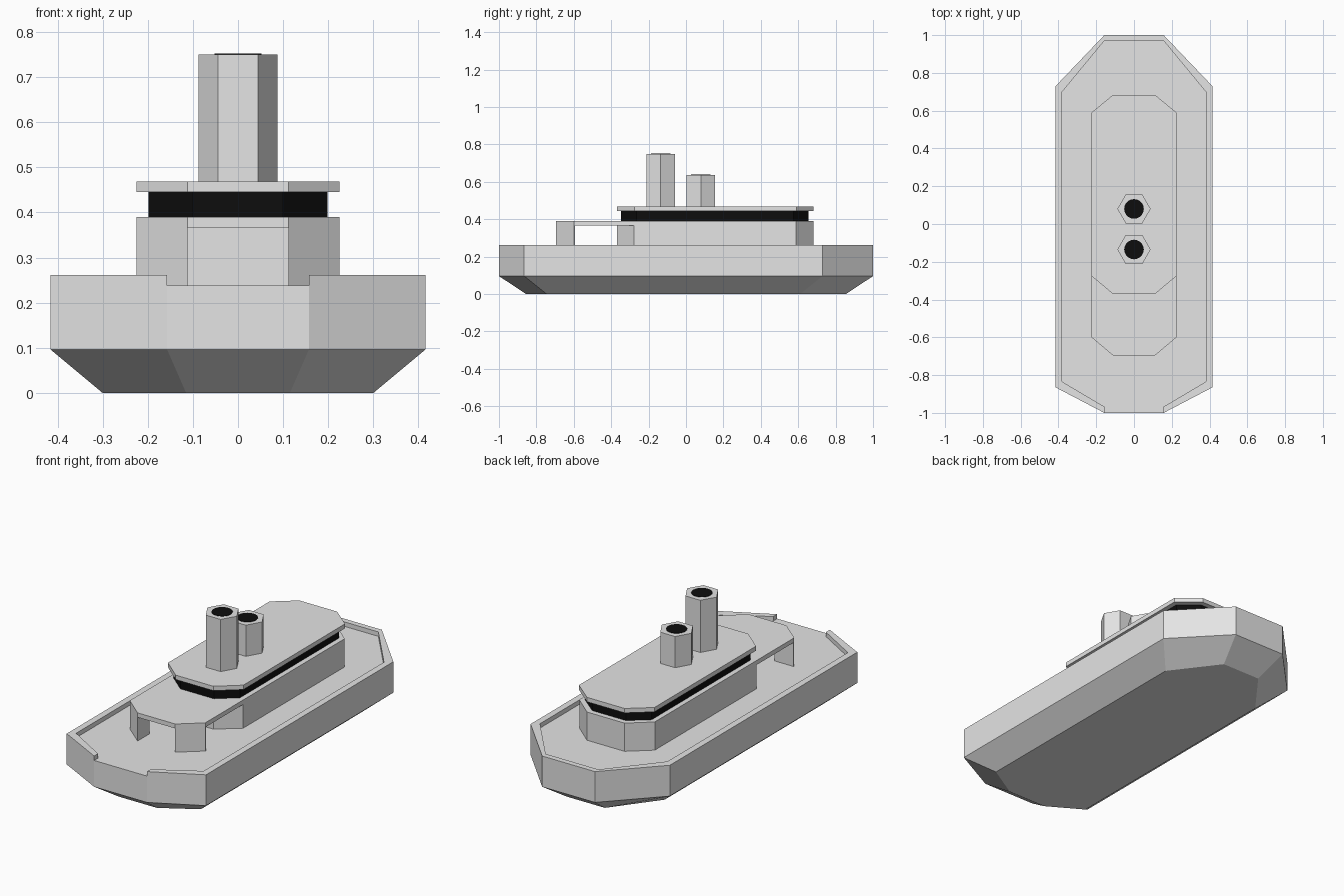
import bpy
import bmesh
import math

if "Cube" in bpy.data.objects:
    bpy.data.objects.remove(bpy.data.objects["Cube"])


def material(name, value):
    m = bpy.data.materials.new(name)
    m.diffuse_color = (value, value, value, 1)
    m.use_nodes = True
    m.node_tree.nodes["Principled BSDF"].inputs["Base Color"].default_value = m.diffuse_color
    return m


grey = material("light grey", 0.78)
black = material("black", 0.004)


def finish(name, bm, mat):
    bmesh.ops.recalc_face_normals(bm, faces=bm.faces)
    mesh = bpy.data.meshes.new(name)
    bm.to_mesh(mesh)
    bm.free()
    mesh.materials.append(mat)
    ob = bpy.data.objects.new(name, mesh)
    bpy.context.collection.objects.link(ob)
    return ob


def outline(half, end, front, front_corner, back_corner, back):
    """Symmetric eight-sided plan outline, counter-clockwise."""
    right = [(end, front), (half, front_corner), (half, back_corner), (end, back)]
    return right + [(-x, y) for x, y in reversed(right)]


def loft(name, layers, mat):
    """Closed solid through (plan outline, height) layers."""
    bm = bmesh.new()
    rings = [[bm.verts.new((x, y, z)) for x, y in pts] for pts, z in layers]
    n = len(rings[0])
    for a, b in zip(rings, rings[1:]):
        for i in range(n):
            j = (i + 1) % n
            bm.faces.new((a[i], a[j], b[j], b[i]))
    bm.faces.new(rings[0][::-1])
    bm.faces.new(rings[-1])
    return finish(name, bm, mat)


def prism(name, pts, z0, z1, mat):
    return loft(name, [(pts, z0), (pts, z1)], mat)


def ngon(n, radius, y):
    return [(radius * math.cos(i * math.tau / n), y + radius * math.sin(i * math.tau / n))
            for i in range(n)]


DECK, RAIL = 0.238, 0.262

# Hull with chamfered bottom
hull_plan = outline(0.415, 0.157, -1.0, -0.865, 0.73, 1.0)
keel_plan = outline(0.30, 0.115, -0.855, -0.745, 0.61, 0.855)
loft("hull", [(keel_plan, 0), (hull_plan, 0.096), (hull_plan, DECK)], grey)

# Raised rim around the deck, open at the front
rim_plan = outline(0.38, 0.157, -0.967, -0.835, 0.70, 0.97)
bm = bmesh.new()
sections = []
for (ox, oy), (ix, iy) in zip(hull_plan, rim_plan):
    sections.append([bm.verts.new(c) for c in (
        (ox, oy, DECK), (ox, oy, RAIL), (ix, iy, RAIL), (ix, iy, DECK))])
for a, b in zip(sections, sections[1:]):
    for k in range(3):
        bm.faces.new((a[k], b[k], b[k + 1], a[k + 1]))
bm.faces.new(sections[0])
bm.faces.new(sections[-1])
finish("deck_rim", bm, grey)

# Lower cabin and the long slab that shelters the front deck
prism("lower_cabin", outline(0.225, 0.112, -0.37, -0.278, 0.587, 0.683), DECK, 0.366, grey)
prism("canopy_slab", outline(0.225, 0.112, -0.695, -0.60, 0.587, 0.683), 0.366, 0.39, grey)

# Corner pillars of the canopy
for side, label in ((1, "right"), (-1, "left")):
    pts = [(0.112, -0.695), (0.225, -0.60), (0.225, -0.593), (0.112, -0.593)]
    prism("canopy_pillar_" + label, [(side * x, y) for x, y in pts], DECK, 0.366, grey)

# Dark window band and upper roof
prism("window_band", outline(0.198, 0.10, -0.348, -0.265, 0.575, 0.655), 0.39, 0.445, black)
prism("upper_roof", outline(0.225, 0.112, -0.37, -0.275, 0.59, 0.683), 0.445, 0.469, grey)

# Six-sided funnels with dark openings
for label, y, top in (("front", -0.135, 0.75), ("rear", 0.08, 0.637)):
    prism(label + "_funnel", ngon(6, 0.088, y), 0.469, top, grey)
    prism(label + "_funnel_opening", ngon(20, 0.052, y), top - 0.001, top + 0.002, black)
